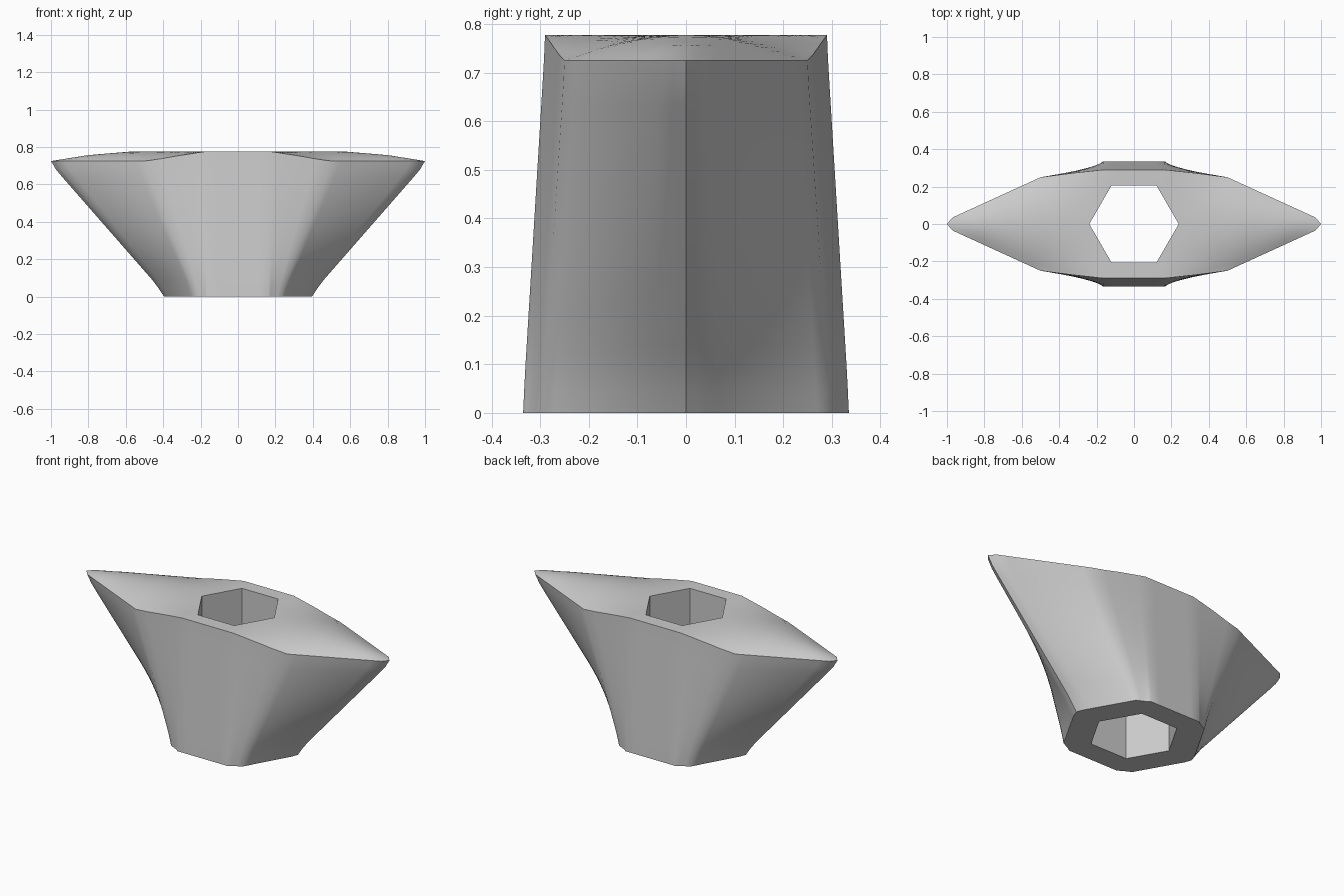
import bpy
import bmesh
import math

cube = bpy.data.objects.get("Cube")
if cube:
    bpy.data.objects.remove(cube, do_unlink=True)


def interp(x, table):
    """Piecewise linear lookup in a list of (x, value) pairs."""
    for (x0, v0), (x1, v1) in zip(table, table[1:]):
        if x <= x1:
            return v0 + (v1 - v0) * (x - x0) / (x1 - x0)
    return table[-1][1]


def quarter_outline(keys):
    """Subdivide one quarter of an outline."""
    pts = []
    for (a, b), n in zip(zip(keys, keys[1:]), STEPS):
        pts += [(a[0] + (b[0] - a[0]) * k / n, a[1] + (b[1] - a[1]) * k / n)
                for k in range(n)]
    return pts + [keys[-1]]


def full_outline(keys):
    """Mirror a quarter outline into a closed counter-clockwise loop."""
    q = quarter_outline(keys)
    half = q + [(-x, y) for x, y in reversed(q[:-1])]
    return half + [(-x, -y) for x, y in half[1:-1]]


# Matching corners of the hexagonal foot and the lens-shaped rim
STEPS = [2, 10, 2, 3, 3]
FOOT = [(0.395, 0), (0.38, 0.04), (0.235, 0.295), (0.185, 0.32), (0.165, 0.335), (0, 0.335)]
RIM = [(1, 0), (0.97, 0.035), (0.5, 0.25), (0.33, 0.272), (0.165, 0.29), (0, 0.29)]

RIM_Y = sorted(RIM)
RIM_Z = [(0, 0.777), (0.17, 0.777), (0.33, 0.752), (0.48, 0.725), (1, 0.725)]
RIDGE_Z = [(0, 0.777), (0.56, 0.777), (0.8, 0.757), (1, 0.725)]
FLARE = [(0, 0), (0.1, 0.08), (0.93, 0.95), (1, 1)]
HOLE_APOTHEM = 0.207
LEVELS, RINGS = 16, 12


def crown_z(x, y):
    """Height of the gently domed upper surface."""
    x = abs(x)
    low, high = interp(x, RIM_Z), interp(x, RIDGE_Z)
    f = min(1, abs(y) / max(interp(x, RIM_Y), 1e-4))
    return low + (high - low) * (1 - f * f)


def hole_point(x, y):
    """Point of the hexagonal bore in the direction of (x, y)."""
    a = math.atan2(y, x)
    sector = math.radians(60)
    off = (a % sector) - sector / 2
    r = HOLE_APOTHEM / math.cos(off)
    return r * math.cos(a), r * math.sin(a)


foot = full_outline(FOOT)
rim = full_outline(RIM)
bore = [hole_point(x, y) for x, y in foot]

# Rows run from the bore out across the foot, up the wall and in over the crown
rows = [[(x, y, 0) for x, y in bore]]
for level in range(LEVELS + 1):
    t = level / LEVELS
    s = interp(t, FLARE)
    rows.append([(a[0] + (b[0] - a[0]) * s, a[1] + (b[1] - a[1]) * s,
                  t * interp(abs(b[0]), RIM_Z)) for a, b in zip(foot, rim)])
for ring in range(1, RINGS + 1):
    s = ring / RINGS
    row = []
    for a, b in zip(rim, bore):
        x, y = a[0] + (b[0] - a[0]) * s, a[1] + (b[1] - a[1]) * s
        row.append((x, y, crown_z(x, y)))
    rows.append(row)

bm = bmesh.new()
grid = [[bm.verts.new(p) for p in row] for row in rows]
count = len(foot)
for r, row in enumerate(grid):
    above = grid[(r + 1) % len(grid)]
    for i in range(count):
        j = (i + 1) % count
        bm.faces.new((row[i], row[j], above[j], above[i]))
bmesh.ops.recalc_face_normals(bm, faces=bm.faces)

mesh = bpy.data.meshes.new("flared_collar")
bm.to_mesh(mesh)
bm.free()
collar = bpy.data.objects.new("flared_collar", mesh)
bpy.context.collection.objects.link(collar)

# Plain grey material
grey = bpy.data.materials.new("plain_grey")
grey.use_nodes = True
colour = (0.6, 0.6, 0.6, 1)
grey.diffuse_color = colour
grey.node_tree.nodes["Principled BSDF"].inputs["Base Color"].default_value = colour
mesh.materials.append(grey)

# Smooth sides with crisp rim, foot and bore edges
bpy.ops.object.select_all(action='DESELECT')
collar.select_set(True)
bpy.context.view_layer.objects.active = collar
bpy.ops.object.shade_smooth_by_angle(angle=math.radians(35))
